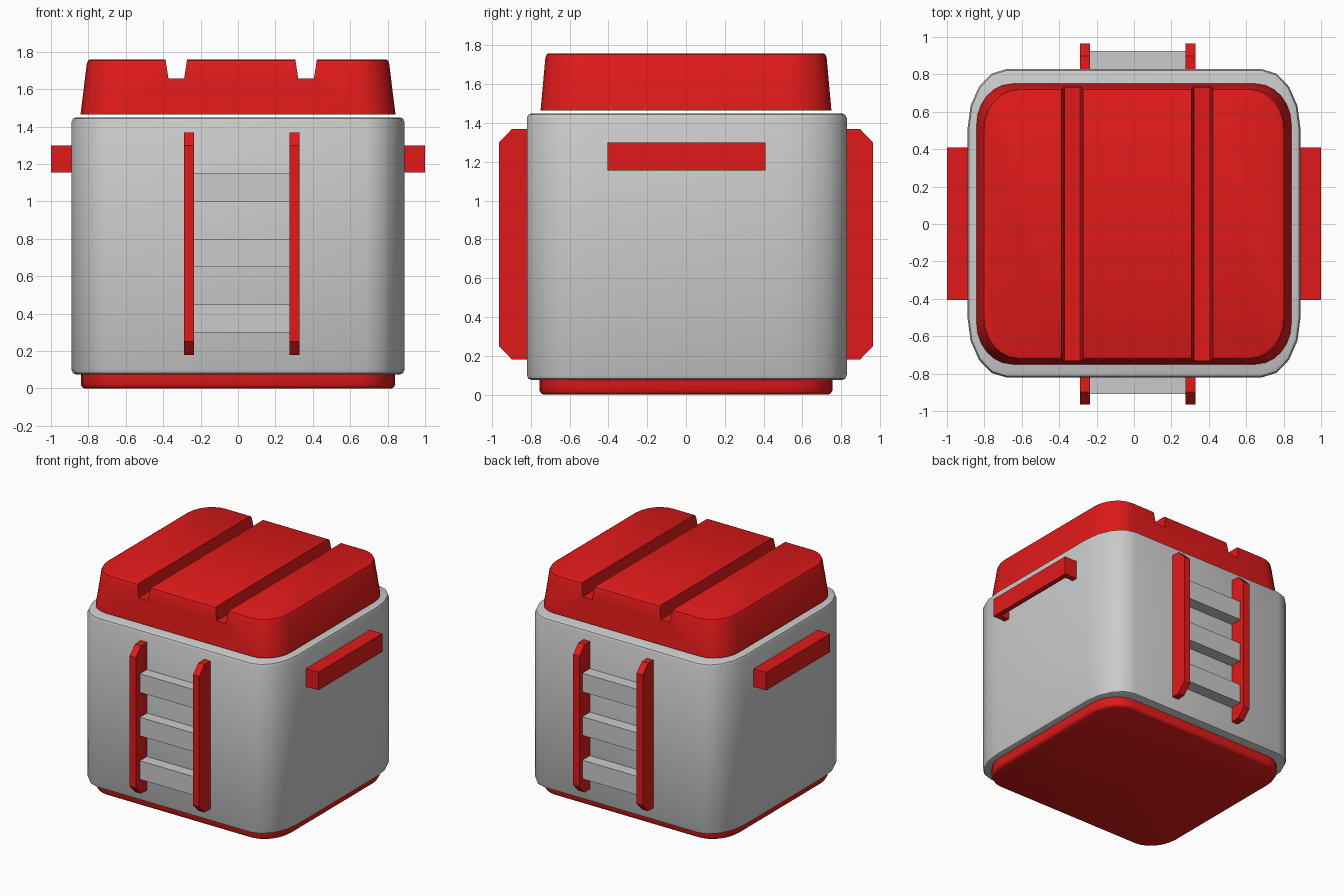
import bpy, bmesh
from math import cos, sin, pi

if "Cube" in bpy.data.objects:
    bpy.data.objects.remove(bpy.data.objects["Cube"])

red = bpy.data.materials.new("red")
red.diffuse_color = (0.75, 0.01, 0.01, 1)
red.use_nodes = True
red.node_tree.nodes["Principled BSDF"].inputs["Base Color"].default_value = red.diffuse_color


def finish(name, bm, mat=None, smooth=False):
    bmesh.ops.recalc_face_normals(bm, faces=bm.faces)
    me = bpy.data.meshes.new(name)
    bm.to_mesh(me)
    bm.free()
    ob = bpy.data.objects.new(name, me)
    bpy.context.collection.objects.link(ob)
    if mat:
        me.materials.append(mat)
    if smooth:
        bpy.ops.object.select_all(action='DESELECT')
        ob.select_set(True)
        bpy.context.view_layer.objects.active = ob
        bpy.ops.object.shade_smooth_by_angle(angle=0.6)
    return ob


def rounded_loft(name, rings, rx, ry, seg, mat=None, cy=0.0):
    """Stack of rounded rectangles, each ring = (z, half x, half y, inset)."""
    bm = bmesh.new()
    loops = []
    for z, hx, hy, inset in rings:
        loop = []
        for q, (sx, sy) in enumerate([(1, 1), (-1, 1), (-1, -1), (1, -1)]):
            for i in range(seg + 1):
                a = (q + i / seg) * pi / 2
                x = sx * (hx - rx) + (rx - inset) * cos(a)
                y = sy * (hy - ry) + (ry - inset) * sin(a)
                loop.append(bm.verts.new((x, y + cy, z)))
        loops.append(loop)
    n = len(loops[0])
    for a, b in zip(loops, loops[1:]):
        for i in range(n):
            j = (i + 1) % n
            bm.faces.new((a[i], a[j], b[j], b[i]))
    bm.faces.new(loops[0])
    bm.faces.new(loops[-1])
    return finish(name, bm, mat, True)


def prism(name, a, b, axis, profile, mat=None):
    """Extrude a profile along axis 0 (profile is y,z) or 1 (profile is x,z)."""
    bm = bmesh.new()
    ends = []
    for t in (a, b):
        ends.append([bm.verts.new((t, p, q) if axis == 0 else (p, t, q))
                     for p, q in profile])
    n = len(profile)
    for i in range(n):
        j = (i + 1) % n
        bm.faces.new((ends[0][i], ends[0][j], ends[1][j], ends[1][i]))
    bm.faces.new(ends[0])
    bm.faces.new(ends[1])
    return finish(name, bm, mat)


def rect(p0, p1, q0, q1):
    return [(p0, q0), (p1, q0), (p1, q1), (p0, q1)]


# Base and main container
rounded_loft("base", [(0, .84, .755, .02), (.006, .84, .755, .008),
                      (.02, .84, .755, 0), (.085, .84, .755, 0)],
             .2, .24, 6, red)
rounded_loft("body", [(.075, .89, .825, .025), (.082, .89, .825, .008),
                      (.1, .89, .825, 0), (1.425, .89, .825, 0),
                      (1.443, .89, .825, .008), (1.45, .89, .825, .025)],
             .21, .32, 4, cy=.004)

# Tapered lid with two grooves cut across the top
lid = rounded_loft("lid", [(1.465, .842, .75, 0), (1.74, .808, .725, 0),
                           (1.754, .808, .725, .007), (1.76, .808, .725, .02)],
                   .19, .22, 6, red)
for side, cx in (("left", -.33), ("right", .364)):
    cutter = prism("groove_cutter_" + side, -1, 1, 1,
                   [(cx - .042, 1.657), (cx + .042, 1.657),
                    (cx + .064, 1.8), (cx - .064, 1.8)], red)
    cutter.hide_render = True
    cutter.display_type = 'WIRE'
    mod = lid.modifiers.new("groove_" + side, 'BOOLEAN')
    mod.operation = 'DIFFERENCE'
    mod.solver = 'EXACT'
    mod.object = cutter

# Ladders on front and back: chamfered rails and three rungs
for face, s, rung_y in (("front", -1, .91), ("back", 1, .925)):
    rail = [(s * y, z) for y, z in [(.8, .18), (.897, .18), (.964, .25),
                                    (.964, 1.3), (.897, 1.37), (.8, 1.37)]]
    for side, x in (("left", -.29), ("right", .275)):
        prism(f"{face}_ladder_rail_{side}", x, x + .055, 0, rail, red)
    for i in range(3):
        z = .3 + .35 * i
        prism(f"{face}_ladder_rung_{i + 1}", -.24, .28, 0,
              rect(s * .8, s * rung_y, z, z + .15))

# Side handles: top plate, outer wall and end walls, open underneath
for side, s in (("left", -1), ("right", 1)):
    prism(f"{side}_handle_top", -.405, .41, 1,
          rect(s * .87, s, 1.26, 1.3), red)
    prism(f"{side}_handle_grip", -.405, .41, 1,
          rect(s * .96, s, 1.155, 1.26), red)
    for end, y in (("front", -.405), ("back", .365)):
        prism(f"{side}_handle_end_{end}", y, y + .045, 1,
              rect(s * .87, s * .96, 1.155, 1.26), red)
